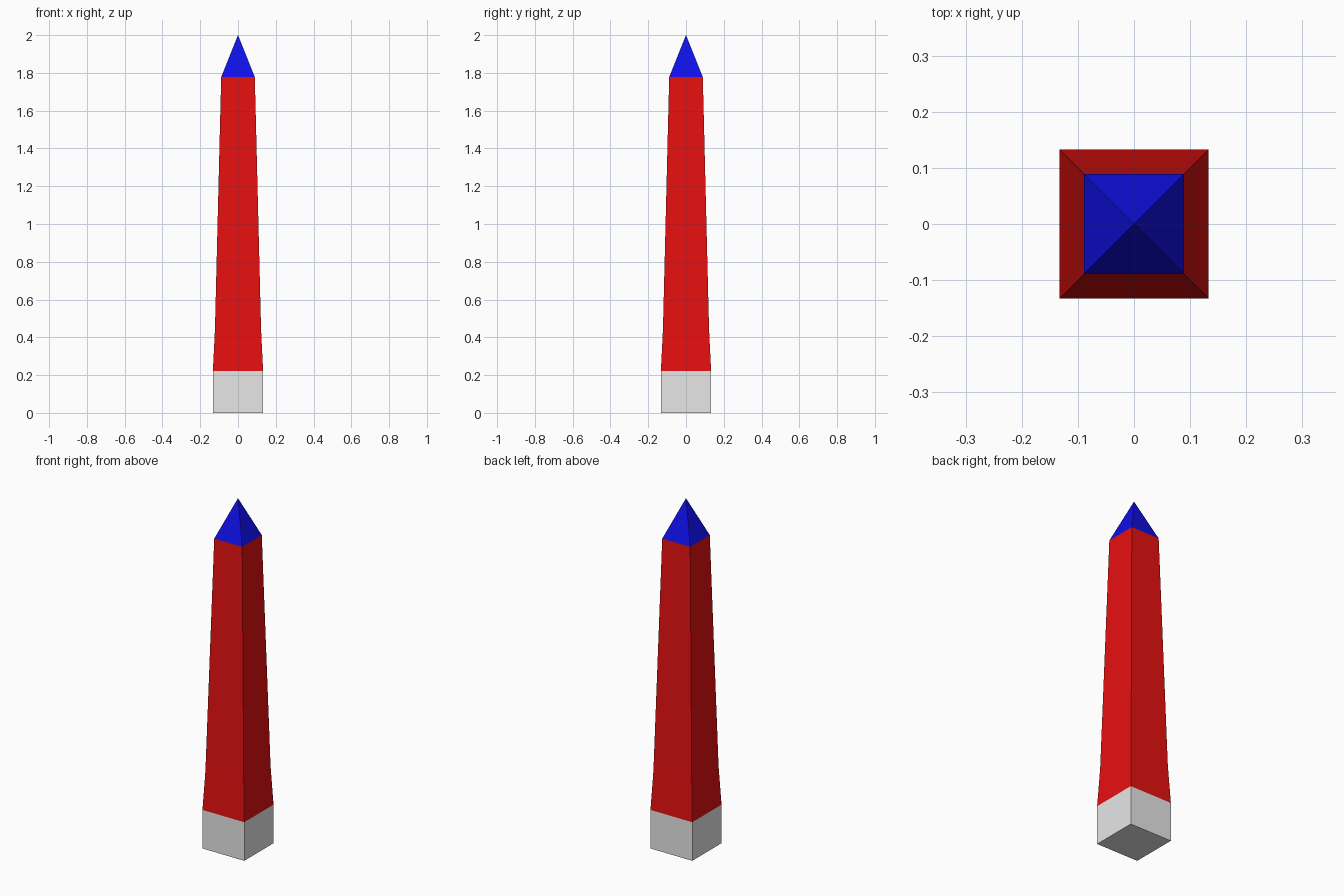
import bpy
import bmesh

cube = bpy.data.objects.get("Cube")
if cube:
    bpy.data.objects.remove(cube, do_unlink=True)


def make_material(name, rgb):
    mat = bpy.data.materials.new(name)
    mat.use_nodes = True
    color = (*rgb, 1.0)
    mat.diffuse_color = color
    mat.node_tree.nodes["Principled BSDF"].inputs["Base Color"].default_value = color
    return mat


def square_loft(name, sections, mat, cap_bottom=False):
    """Stack square rings of (half width, height); zero width makes a point."""
    bm = bmesh.new()
    corners = ((-1, -1), (1, -1), (1, 1), (-1, 1))
    rings = []
    for half, z in sections:
        if half == 0:
            rings.append([bm.verts.new((0, 0, z))] * 4)
        else:
            rings.append([bm.verts.new((sx * half, sy * half, z)) for sx, sy in corners])
    for low, high in zip(rings, rings[1:]):
        for i in range(4):
            j = (i + 1) % 4
            loop = [low[i], low[j], high[j], high[i]]
            bm.faces.new(list(dict.fromkeys(loop)))
    if cap_bottom:
        bm.faces.new(rings[0][::-1])
    mesh = bpy.data.meshes.new(name)
    bm.to_mesh(mesh)
    bm.free()
    mesh.materials.append(mat)
    obj = bpy.data.objects.new(name, mesh)
    bpy.context.collection.objects.link(obj)
    return obj


white = make_material("light_grey", (0.8, 0.8, 0.8))
red = make_material("red", (0.8, 0.005, 0.005))
blue = make_material("blue", (0.005, 0.005, 0.8))

# Plinth, tapering shaft with a slightly flared foot, and pointed cap
square_loft("base_block", [(0.133, 0), (0.133, 0.222)], white, cap_bottom=True)
square_loft("shaft", [(0.133, 0.222), (0.122, 0.444), (0.089, 1.778)], red)
square_loft("pointed_cap", [(0.089, 1.778), (0, 2)], blue)
